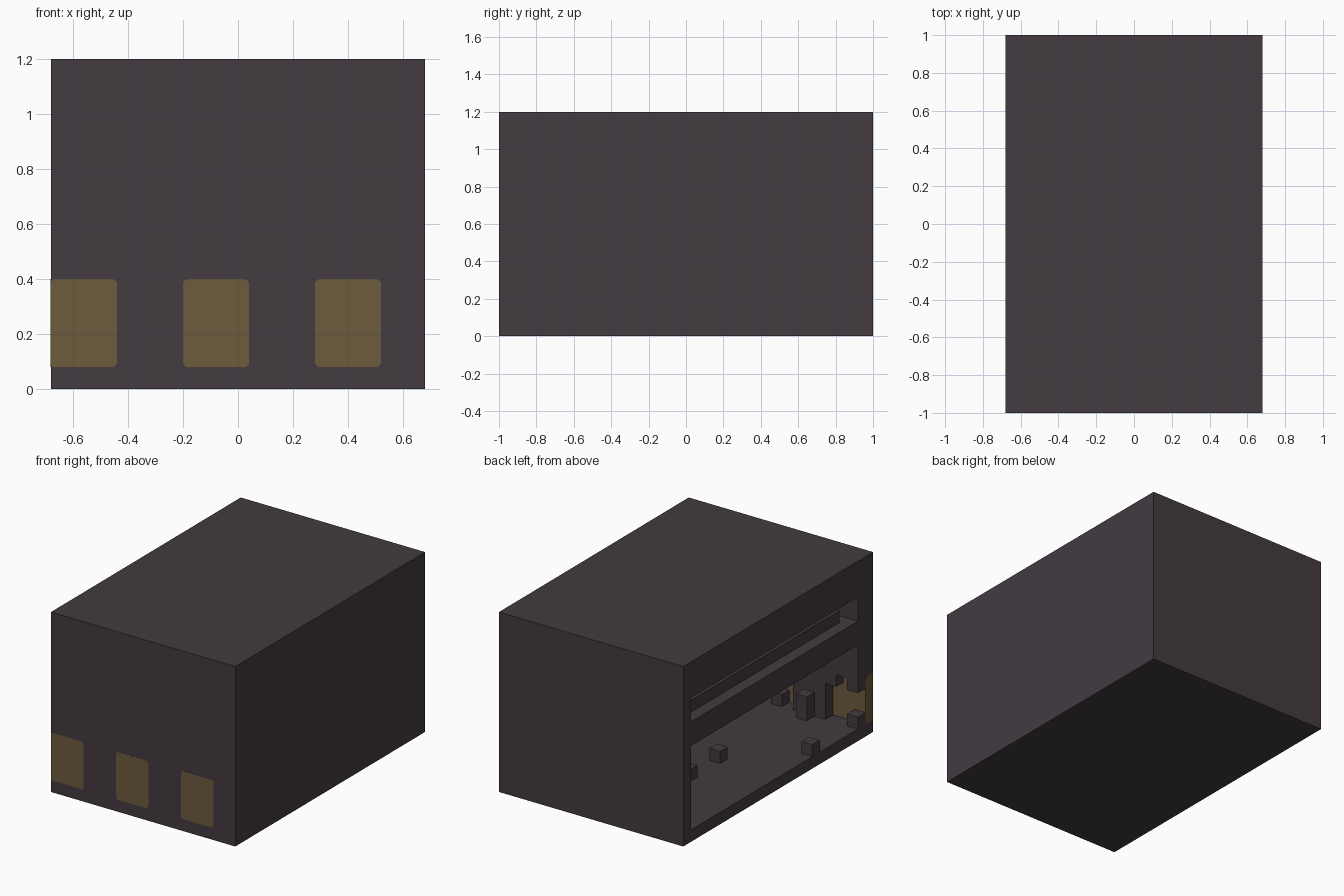
import bpy, bmesh

if "Cube" in bpy.data.objects:
    bpy.data.objects.remove(bpy.data.objects["Cube"], do_unlink=True)


def material(name, rgb):
    m = bpy.data.materials.new(name)
    m.use_nodes = True
    m.diffuse_color = (*rgb, 1)
    m.node_tree.nodes["Principled BSDF"].inputs["Base Color"].default_value = (*rgb, 1)
    return m


STONE = material("dark stone", (0.056, 0.043, 0.053))
AMBER = material("amber panel", (0.153, 0.105, 0.047))


def finish(name, bm, mat):
    bmesh.ops.recalc_face_normals(bm, faces=bm.faces)
    mesh = bpy.data.meshes.new(name)
    bm.to_mesh(mesh)
    bm.free()
    mesh.materials.append(mat)
    ob = bpy.data.objects.new(name, mesh)
    bpy.context.collection.objects.link(ob)
    return ob


def box(name, xs, ys, zs, mat=STONE):
    bm = bmesh.new()
    bmesh.ops.create_cube(bm, size=1)
    for v in bm.verts:
        v.co = [r[0] if c < 0 else r[1] for c, r in zip(v.co, (xs, ys, zs))]
    return finish(name, bm, mat)


def cut(target, xs, ys, zs):
    cutter = box("cutter", xs, ys, zs)
    cutter.hide_render = True
    mod = target.modifiers.new("cut", "BOOLEAN")
    mod.operation, mod.solver, mod.object = "DIFFERENCE", "EXACT", cutter
    bpy.context.view_layer.objects.active = target
    bpy.ops.object.modifier_apply(modifier=mod.name)
    bpy.data.objects.remove(cutter, do_unlink=True)


def plate(name, span, zs, place, square_start=False, c=0.012, depth=0.004):
    """Thin panel with clipped corners; place maps (across, up, depth) to 3D."""
    (a, b), (lo, hi) = span, zs
    s = 0 if square_start else c
    pts = [(b - c, lo), (b, lo + c), (b, hi - c), (b - c, hi), (a + s, hi), (a + s, lo)]
    if s:
        pts[4:] = [(a + c, hi), (a, hi - c), (a, lo + c), (a + c, lo)]
    bm = bmesh.new()
    face = bm.faces.new([bm.verts.new(place(u, w, 0)) for u, w in pts])
    ext = bmesh.ops.extrude_face_region(bm, geom=[face])["geom"]
    shift = [q - p for p, q in zip(place(0, 0, 0), place(0, 0, depth))]
    bmesh.ops.translate(bm, vec=shift, verts=[g for g in ext if isinstance(g, bmesh.types.BMVert)])
    return finish(name, bm, AMBER)


# Outer block with a lower hall and an upper slot, open on the -x side
shell = box("building_shell", (-0.68, 0.68), (-1, 1), (0, 1.2))
cut(shell, (-0.8, 0.6), (-0.84, 0.92), (0.08, 0.64))
cut(shell, (-0.8, 0.6), (-0.84, 0.92), (0.80, 0.96))

# Stepped arch niches with amber panels through the front wall
PANEL_Z = (0.08, 0.4)
for i, x in enumerate((-0.56, -0.08, 0.40)):
    left = -0.8 if i == 0 else x - 0.12
    cut(shell, (left, x + 0.12), (-0.92, -0.8), (0.08, 0.32))
    cut(shell, (x - 0.04, x + 0.04), (-0.92, -0.8), (0.08, 0.4))
    span = (x - 0.12, x + 0.12)
    plate(f"front_panel_{i + 1}", span, PANEL_Z,
          lambda u, w, d: (u, -1.001 + d, w), square_start=(i == 0))
    plate(f"niche_panel_{i + 1}", span, (0.08, 0.4),
          lambda u, w, d: (u, -0.919 - d, w), square_start=(i == 0))

# Exposed end of the first panel on the open side
plate("panel_end", (-1, -0.92), PANEL_Z, lambda u, w, d: (-0.681 + d, u, w))

# Raised bed in the upper slot
box("upper_platform", (-0.6, 0.52), (-0.76, 0.84), (0.8, 0.88))

# Small blocks standing on the hall floor: x, y and height
blocks = [(-0.24, 0.32, 0.08), (-0.24, 0, 0.08), (-0.64, -0.4, 0.08),
          (-0.64, -0.88, 0.08), (-0.32, -0.8, 0.16), (-0.08, -0.88, 0.08)]
for i, (x, y, h) in enumerate(blocks):
    box(f"floor_block_{i + 1}", (x - 0.04, x + 0.04), (y - 0.04, y + 0.04), (0.08, 0.08 + h))
